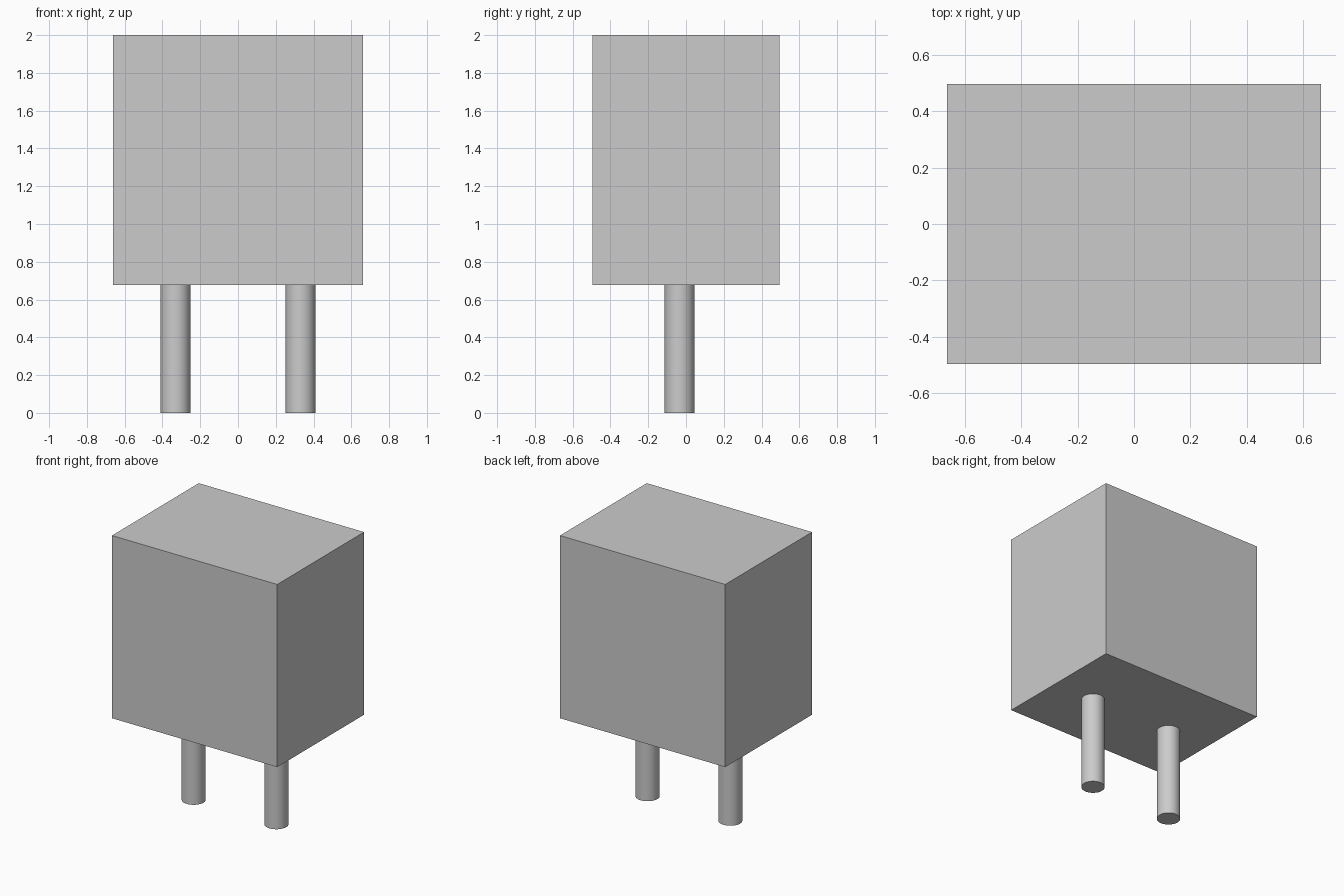
import bpy
import math

default = bpy.data.objects.get("Cube")
if default:
    bpy.data.objects.remove(default, do_unlink=True)

# Single plain grey
GREY = (0.6, 0.6, 0.6, 1.0)
grey = bpy.data.materials.new("plain_grey")
grey.use_nodes = True
grey.diffuse_color = GREY
grey.node_tree.nodes["Principled BSDF"].inputs["Base Color"].default_value = GREY

WIDTH, DEPTH, TOP, BASE = 1.323, 0.992, 2.0, 0.678
PIN_X, PIN_Y, PIN_RADIUS = 0.331, -0.034, 0.079

# Box-shaped body
bpy.ops.mesh.primitive_cube_add(size=1, location=(0, 0, (TOP + BASE) / 2))
body = bpy.context.object
body.name = "body"
body.scale = (WIDTH, DEPTH, TOP - BASE)
bpy.ops.object.transform_apply(location=False, rotation=False, scale=True)
body.data.materials.append(grey)

# Two round pins beneath the body
for name, side in (("left_pin", 1), ("right_pin", -1)):
    bpy.ops.mesh.primitive_cylinder_add(
        vertices=32, radius=PIN_RADIUS, depth=BASE,
        location=(side * PIN_X, PIN_Y, BASE / 2))
    pin = bpy.context.object
    pin.name = name
    pin.data.materials.append(grey)
    bpy.ops.object.shade_smooth_by_angle(angle=math.radians(30))
